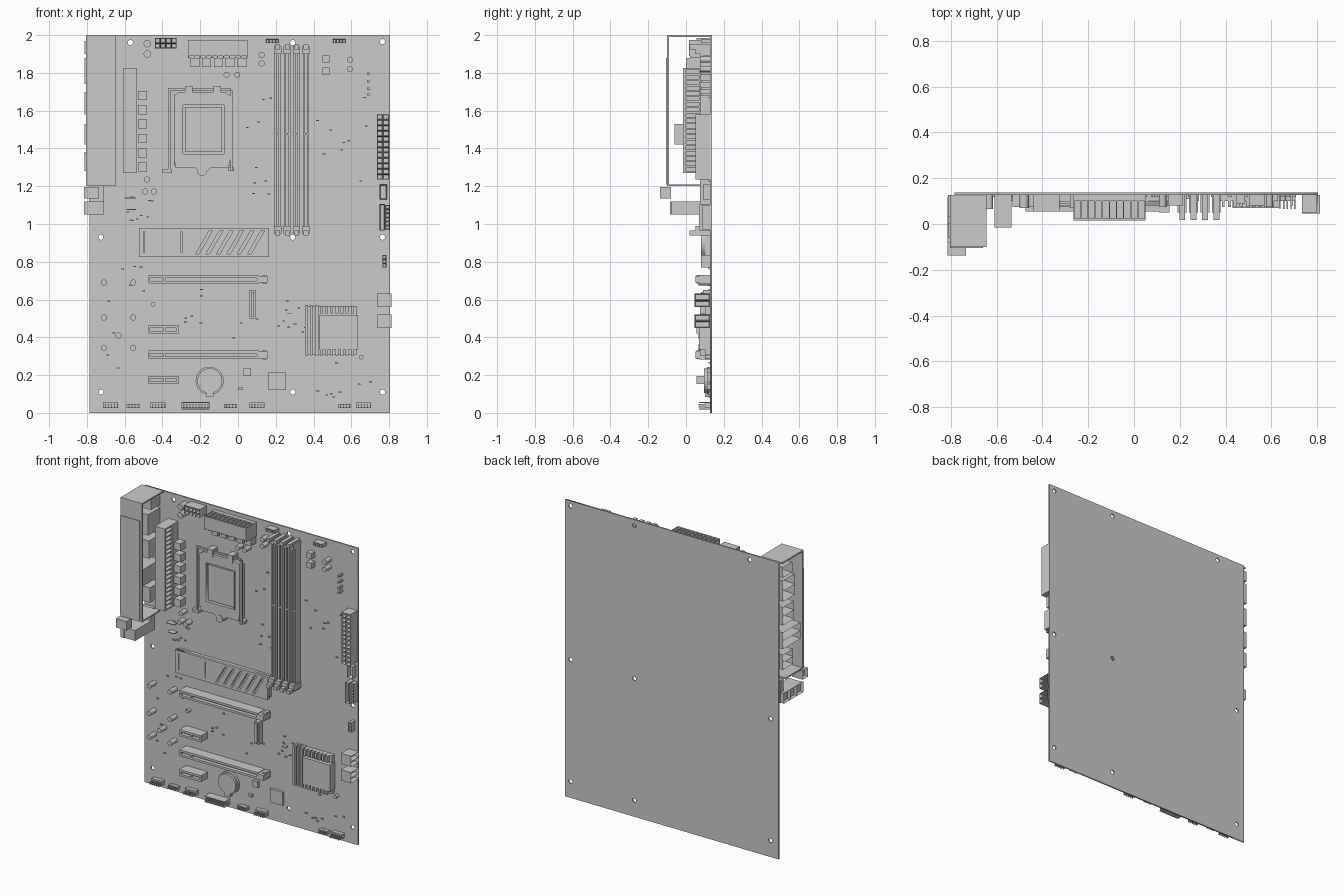
import bpy, bmesh, math, random
from mathutils import Matrix, Vector

cube = bpy.data.objects.get("Cube")
if cube:
    bpy.data.objects.remove(cube)

grey = bpy.data.materials.new("plain_grey")
grey.use_nodes = True
grey.diffuse_color = (.6, .6, .6, 1)
grey.node_tree.nodes["Principled BSDF"].inputs["Base Color"].default_value = grey.diffuse_color
FACE = .127  # front surface of the board
BACK = .137
round_parts = []


def add_object(name, mesh):
    mesh.materials.clear()
    mesh.materials.append(grey)
    obj = bpy.data.objects.new(name, mesh)
    bpy.context.collection.objects.link(obj)
    return obj


def finish(name, bm):
    mesh = bpy.data.meshes.new(name)
    bm.to_mesh(mesh)
    bm.free()
    return add_object(name, mesh)


def add_box(bm, x0, x1, z0, z1, y0, y1=FACE):
    size = Matrix.Diagonal((x1 - x0, y1 - y0, z1 - z0, 1))
    centre = Vector((x0 + x1, y0 + y1, z0 + z1)) / 2
    return bmesh.ops.create_cube(bm, size=1, matrix=Matrix.Translation(centre) @ size)["verts"]


def boxes(name, *items):
    bm = bmesh.new()
    for item in items:
        add_box(bm, *item)
    return finish(name, bm)


def cells(name, x0, x1, z0, z1, y, cols, rows, y1=FACE, axis=Vector((0, -1, 0)), depth=.03):
    """Block of open cells recessed from the face that looks along axis."""
    bm = bmesh.new()
    w, h = (x1 - x0) / cols, (z1 - z0) / rows
    for c in range(cols):
        for r in range(rows):
            add_box(bm, x0 + c * w, x0 + (c + 1) * w, z0 + r * h, z0 + (r + 1) * h, y, y1)
    fronts = [f for f in bm.faces if f.normal.dot(axis) > .9]
    bmesh.ops.inset_individual(bm, faces=fronts, thickness=min(w, h) * .2)
    for f in fronts:
        bmesh.ops.translate(bm, verts=f.verts, vec=-axis * depth)
    return finish(name, bm)


def rounds(name, spots, radius, y, y1=FACE, axis="Y", sides=16):
    """Cylinders standing on the board at (x, z) spots."""
    bm = bmesh.new()
    for x, z in spots:
        place = Matrix.Translation((x, (y + y1) / 2, z)) @ Matrix.Rotation(math.pi / 2, 4, "X")
        bmesh.ops.create_cone(bm, cap_ends=True, segments=sides, radius1=radius,
                              radius2=radius, depth=y1 - y, matrix=place)
    obj = finish(name, bm)
    round_parts.append(obj)
    return obj


def plate(name, loops, y, y1):
    """Flat plate: first loop is the outline, later loops are holes."""
    curve = bpy.data.curves.new(name, "CURVE")
    curve.dimensions, curve.fill_mode = "2D", "BOTH"
    curve.extrude = (y1 - y) / 2
    for loop in loops:
        spline = curve.splines.new("POLY")
        spline.points.add(len(loop) - 1)
        for point, (x, z) in zip(spline.points, loop):
            point.co = (x, z, 0, 1)
        spline.use_cyclic_u = True
    temp = bpy.data.objects.new(name + "_outline", curve)
    bpy.context.collection.objects.link(temp)
    graph = bpy.context.evaluated_depsgraph_get()
    mesh = bpy.data.meshes.new_from_object(temp.evaluated_get(graph))
    bpy.data.objects.remove(temp)
    mesh.transform(Matrix.Translation((0, (y + y1) / 2, 0)) @ Matrix.Rotation(math.pi / 2, 4, "X"))
    return add_object(name, mesh)


def rect(x0, x1, z0, z1):
    return [(x0, z0), (x1, z0), (x1, z1), (x0, z1)]


def circle(x, z, r, n=16):
    return [(x + r * math.cos(math.tau * i / n), z + r * math.sin(math.tau * i / n)) for i in range(n)]


# Circuit board with mounting holes
holes = [(-.57, 1.96), (.29, 1.96), (.765, 1.965), (-.725, .93), (.29, .93),
         (.765, .93), (-.725, .11), (.29, .11), (.765, .11)]
plate("circuit_board", [rect(-.785, .805, 0, 2)] + [circle(x, z, .014) for x, z in holes], FACE, BACK)

# Rear port cover, open at both sides
boxes("port_cover",
      (-.805, -.645, 1.2, 2, -.1, -.09), (-.805, -.66, 1.21, 1.88, -.105, -.1),
      (-.805, -.645, 1.99, 2, -.09), (-.805, -.645, 1.2, 1.21, -.09, .09))

# Rear ports, opening to the side
left = Vector((-1, 0, 0))
for i, (z0, z1, y) in enumerate([(1.9, 1.97, .03), (1.74, 1.88, 0), (1.58, 1.7, .01),
                                 (1.42, 1.53, -.06), (1.28, 1.38, .02)]):
    cells(f"rear_port_{i}", -.813, -.67, z0, z1, y, 1, 2 if z1 - z0 > .08 else 1, axis=left, depth=.08)
boxes("audio_block", (-.79, -.71, 1.05, 1.12, -.08), (-.79, -.71, 1.12, 1.2, .09))
cells("audio_jacks_lower", -.815, -.79, 1.05, 1.12, -.085, 1, 1, -.02, left, .02)
cells("audio_jacks_middle", -.815, -.79, 1.05, 1.12, -.02, 1, 1, .05, left, .02)
cells("audio_jacks_inner", -.815, -.79, 1.05, 1.12, .05, 1, 1, .12, left, .02)
cells("audio_jack_front", -.815, -.735, 1.135, 1.195, -.137, 1, 1, -.08, left, .02)

# Finned power heatsinks and their chokes
fins = 20
boxes("side_heatsink", (-.61, -.535, 1.27, 1.825, -.015, 0), (-.6, -.57, 1.27, 1.825, 0),
      (-.61, -.535, 1.27, 1.825, .07),
      *[(-.61, -.535, z, z + .01, 0, .07) for z in (1.27 + .545 * i / (fins - 1) for i in range(fins))])
boxes("top_heatsink", (-.265, .05, 1.89, 1.975, .015, .025), (-.265, .05, 1.92, 1.95, .025),
      (-.265, .05, 1.88, 1.975, .1),
      *[(x, x + .005, 1.88, 1.975, .02, .1) for x in (-.265 + .031 * i for i in range(11))])
boxes("side_chokes", *[(-.53, -.482, z, z + .048, .075) for z in (1.277 + .076 * i for i in range(6))])
boxes("top_chokes", *[(x, x + .048, 1.83, 1.878, .075) for x in (-.252 + .062 * i for i in range(5))])

# Processor socket: base, frame, lid, levers and latch
boxes("socket_base", (-.34, -.04, 1.31, 1.67, .1))
plate("socket_frame", [[(-.33, 1.3), (-.23, 1.3), (-.21, 1.28), (-.16, 1.28), (-.14, 1.3), (-.05, 1.3),
                        (-.04, 1.34), (-.04, 1.68), (-.07, 1.7), (-.31, 1.7), (-.34, 1.68), (-.34, 1.34)],
                       rect(-.29, -.075, 1.37, 1.63)], .075, .1)
boxes("processor_lid", (-.28, -.085, 1.38, 1.62, .08))
boxes("socket_levers", (-.37, -.358, 1.28, 1.72, .08, .092), (-.04, -.028, 1.28, 1.71, .08, .092),
      (-.37, -.04, 1.708, 1.72, .08, .092), (-.4, -.35, 1.27, 1.29, .08),
      (-.05, -.02, 1.28, 1.3, .09), (-.28, -.24, 1.68, 1.73, .07), (-.13, -.09, 1.68, 1.73, .07))
rounds("socket_latch", [(-.19, 1.28)], .025, .07)

# Memory slots with end clips
for i in range(4):
    x = .193 + .05 * i
    boxes(f"memory_slot_{i}", (x, x + .012, .97, 1.92, .075), (x + .022, x + .034, .97, 1.92, .075),
          (x + .01, x + .024, .97, 1.92, .1), (x, x + .034, 1.47, 1.48, .075),
          *[(x - .002, x + .036, z, z + .04, .05) for z in (.95, 1.9)],
          (x + .005, x + .03, .94, .965, .018), (x + .005, x + .03, 1.925, 1.95, .018))

# Power and cable connectors
cells("main_power_connector", .735, .8, 1.235, 1.58, .05, 2, 12)
cells("processor_power_connector", -.44, -.325, 1.93, 1.985, .055, 4, 2)
cells("edge_connector_upper", .75, .79, 1.13, 1.21, .09, 1, 1)
cells("edge_connector_tall", .75, .777, .965, 1.105, .07, 1, 1)
cells("edge_connector_outer", .78, .803, .97, 1.1, .085, 1, 6)
cells("edge_connector_lower", .765, .785, .77, .835, .08, 1, 3)
for name, z in (("upper", .56), ("lower", .45)):
    cells(f"drive_port_{name}", .735, .812, z, z + .072, .045, 1, 2, axis=-left)

# Drive cover plate with slanted slots
slots = [[(x, .84), (x + .018, .84), (x + .09, .965), (x + .072, .965)]
         for x in (-.225 + .055 * i for i in range(6))]
plate("drive_cover", [rect(-.525, .165, .825, .98)] + slots +
      [rect(-.5, -.494, .85, .96), rect(-.303, -.297, .85, .96)], .08, .1)
boxes("drive_cover_base", (-.52, .16, .83, .975, .1))
boxes("drive_slot", (.06, .093, .5, .65, .09), (.068, .085, .51, .64, .08))

# Expansion slots
for name, x1, z in (("long_upper", .11, .685), ("long_lower", .11, .285),
                    ("short_upper", -.315, .42), ("short_lower", -.315, .152)):
    parts = [(-.475, x1, z, z + .014, .055), (-.475, x1, z + .03, z + .044, .055),
             (-.475, x1, z + .01, z + .035, .08), (-.475, -.465, z, z + .044, .055),
             (-.395, -.385, z, z + .044, .055), (x1 - .01, x1, z, z + .044, .055)]
    if x1 > 0:
        parts += [(x1, .155, z + .004, z + .04, .05), (x1 + .02, .15, z - .002, z + .046, .07)]
    boxes(f"expansion_slot_{name}", *parts)

# Chipset heatsink with comb edges
boxes("chipset_heatsink", (.355, .63, .31, .565, .1), (.43, .635, .335, .515, .07),
      (.355, .37, .305, .57, .075), (.385, .395, .305, .57, .075), (.41, .425, .305, .57, .075),
      *[(x, x + .015, z, z + .04, .075) for x in (.435 + .027 * i for i in range(7)) for z in (.305, .525)])

# Coin battery and chips
rounds("coin_battery", [(-.15, .17)], .066, .095, sides=32)
rounds("battery_holder", [(-.15, .17)], .074, .11, sides=32)
boxes("battery_clip", (-.17, -.13, .085, .11, .1))
boxes("chips", (.16, .255, .125, .215, .11), (.03, .07, .195, .235, .11), (0, .025, .12, .137, .11),
      *[(.447, .485, z, z + .038, .09) for z in (1.79, 1.855)])

# Pin headers along the edges
for i, (x, width) in enumerate([(-.715, .08), (-.59, .07), (-.465, .08), (-.3, .15),
                                (-.075, .07), (.06, .08), (.53, .065), (.625, .08)]):
    tall = width > .07
    boxes(f"header_{i}", (x, x + width, .025, .055 if tall else .045, .1),
          *[(x + .01 + .016 * k, x + .016 + .016 * k, z, z + .006, .065 if tall else .08)
            for k in range(int(width / .016)) for z in (.029, .04)])
boxes("header_shroud", (-.3, -.15, .018, .024, .07), (-.3, -.15, .053, .058, .07))
for name, x in (("left", .148), ("right", .503)):
    cells(f"fan_header_{name}", x, x + .067, 1.957, 1.98, .08, 4, 1)
boxes("debug_pins", *[(.683, .695, z, z + .012, .08) for z in (1.68, 1.71, 1.75, 1.79)])

# Capacitors and stand-offs
rounds("large_capacitors", [(-.48, 1.955), (-.48, 1.9)], .02, .07)
rounds("small_capacitors", [(.125, 1.895), (.125, 1.85), (-.06, 1.79), (-.005, 1.79), (.592, 1.87),
                            (.592, 1.82), (-.482, 1.235), (-.492, 1.172), (-.445, 1.172)], .016, .075)
rounds("tall_capacitors", [(x, z) for x in (-.71, -.555) for z in (.69, .505, .345)] + [(-.633, .41)],
       .016, .065)
rounds("short_capacitors", [(-.45, .575), (.652, .295)], .012, .1)

# Tiny surface parts scattered on the board
random.seed(4)
bm = bmesh.new()
for x0, x1, z0, z1 in [(-.6, -.45, 1, 1.15), (-.02, .18, 1.1, 1.75), (.4, .7, 1.2, 1.75), (.2, .35, .4, .65),
                       (-.7, -.5, .1, .8), (.4, .7, .08, .27), (-.3, .1, .35, .65)]:
    for n in range(9):
        x, z = random.uniform(x0, x1), random.uniform(z0, z1)
        add_box(bm, x, x + .014, z, z + .007, FACE - .008)
finish("surface_parts", bm)
boxes("edge_clips", (-.6, -.54, 1.135, 1.14, .09), (-.59, -.54, 1.075, 1.08, .09), (.26, .285, .525, .53, .1))

# Smooth the round parts, keeping sharp rims
bpy.ops.object.select_all(action="DESELECT")
for obj in round_parts:
    obj.select_set(True)
bpy.context.view_layer.objects.active = round_parts[0]
bpy.ops.object.shade_smooth_by_angle()
